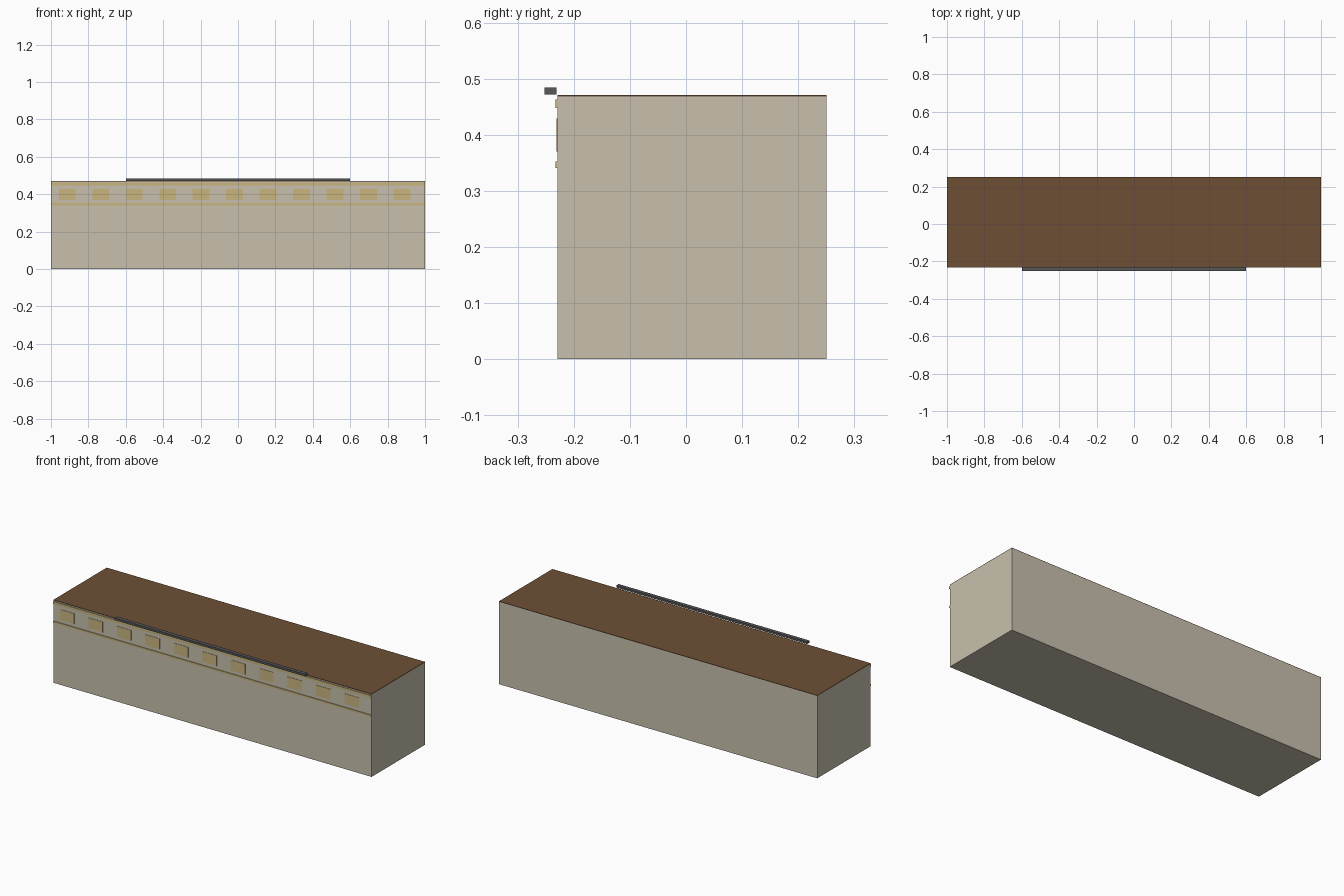
import bpy

cube = bpy.data.objects.get("Cube")
if cube:
    bpy.data.objects.remove(cube, do_unlink=True)


def linear(c):
    c /= 255
    return c / 12.92 if c <= 0.04045 else ((c + 0.055) / 1.055) ** 2.4


def material(name, *rgb):
    m = bpy.data.materials.new(name)
    m.use_nodes = True
    colour = [linear(c) for c in rgb] + [1]
    m.diffuse_color = colour
    m.node_tree.nodes["Principled BSDF"].inputs["Base Color"].default_value = colour
    return m


def box(name, mat, x, y, z):
    """Box spanning the given (low, high) ranges."""
    spans = (x, y, z)
    bpy.ops.mesh.primitive_cube_add(size=1, location=[(a + b) / 2 for a, b in spans])
    ob = bpy.context.object
    ob.name = name
    ob.scale = [b - a for a, b in spans]
    bpy.ops.object.transform_apply(location=False, rotation=False, scale=True)
    ob.data.materials.append(mat)
    return ob


stone = material("warm stone", 200, 192, 174)
gold = material("pale gold", 201, 181, 127)
brown = material("roof brown", 109, 79, 53)
grey = material("dark grey", 88, 88, 90)

FRONT, BACK, EAVES = -0.229, 0.25, 0.468

# Main block and thin roof sheet
box("building_body", stone, (-1, 1), (FRONT, BACK), (0, EAVES))
box("roof", brown, (-1, 1), (FRONT, BACK), (EAVES, 0.471))

# Horizontal trim bands on the front
box("upper_trim", gold, (-1, 1), (-0.233, FRONT), (0.448, 0.463))
box("lower_trim", gold, (-1, 1), (-0.233, FRONT), (0.341, 0.352))

# Row of shallow window plates
for i in range(11):
    cx = -0.913 + i * 0.179
    box(f"window_{i + 1}", gold, (cx - 0.045, cx + 0.045), (-0.231, FRONT), (0.37, 0.429))

# Long bar above the front edge
box("front_rail", grey, (-0.6, 0.6), (-0.252, -0.231), (0.472, 0.484))
